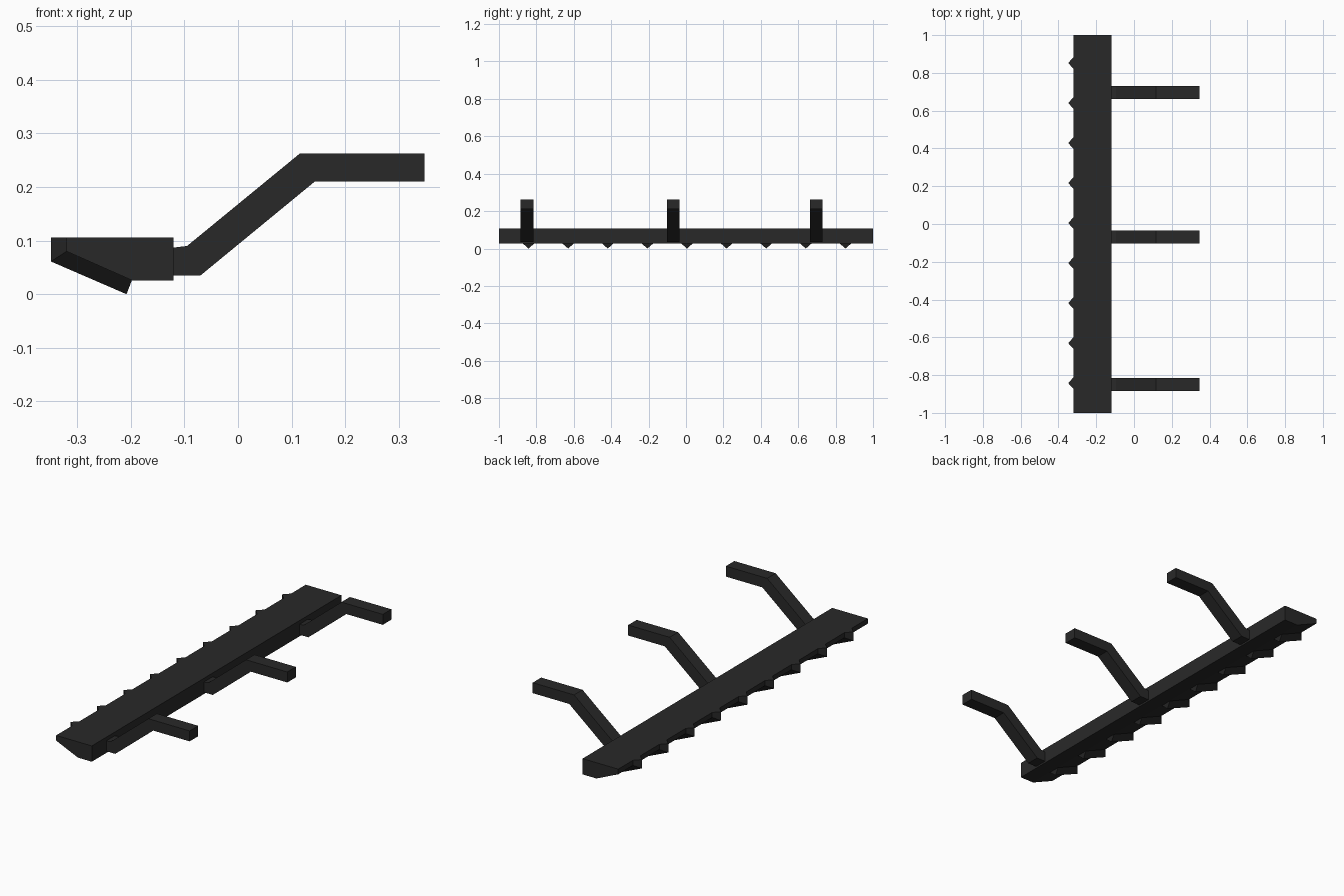
import bpy, bmesh

if "Cube" in bpy.data.objects:
    bpy.data.objects.remove(bpy.data.objects["Cube"])

mat = bpy.data.materials.new("dark_metal")
mat.diffuse_color = (0.022, 0.022, 0.022, 1)
mat.use_nodes = True
mat.node_tree.nodes["Principled BSDF"].inputs["Base Color"].default_value = mat.diffuse_color


def finish(name, bm):
    bmesh.ops.recalc_face_normals(bm, faces=bm.faces)
    mesh = bpy.data.meshes.new(name)
    bm.to_mesh(mesh)
    bm.free()
    mesh.materials.append(mat)
    obj = bpy.data.objects.new(name, mesh)
    bpy.context.collection.objects.link(obj)
    return obj


def loft(name, rings):
    """Closed solid through a list of equally sized vertex rings."""
    bm = bmesh.new()
    loops = [[bm.verts.new(p) for p in ring] for ring in rings]
    for a, b in zip(loops, loops[1:]):
        for i in range(len(a)):
            j = (i + 1) % len(a)
            bm.faces.new((a[i], a[j], b[j], b[i]))
    bm.faces.new(loops[0])
    bm.faces.new(loops[-1][::-1])
    return finish(name, bm)


def extrude_y(name, profile, y0, y1):
    return loft(name, [[(x, y, z) for x, z in profile] for y in (y0, y1)])


# Long bar with a sloping underside
bar = [(-0.32, 0.106), (-0.12, 0.106), (-0.12, 0.026), (-0.198, 0.026), (-0.32, 0.08)]
extrude_y("bar", bar, -1, 1)

# V-shaped teeth wrapping the front edge and sloping underside
base = [(-0.32, 0.106), (-0.32, 0.08), (-0.198, 0.026)]
tip = [(-0.349, 0.106), (-0.349, 0.061), (-0.208, 0.0)]
W = 0.03
for i in range(9):
    y = -0.842 + i * 0.2118
    loft(f"tooth_{i + 1}",
         [[(bx, y - W, bz), (tx, y, tz), (bx, y + W, bz)]
          for (bx, bz), (tx, tz) in zip(base, tip)])

# Cranked mounting arms
arm = [(-0.12, 0.035), (-0.07, 0.035), (0.143, 0.21), (0.348, 0.21),
       (0.348, 0.263), (0.116, 0.263), (-0.095, 0.09), (-0.12, 0.087)]
for i, y in enumerate((-0.85, -0.068, 0.697)):
    extrude_y(f"arm_{i + 1}", arm, y - 0.034, y + 0.034)
